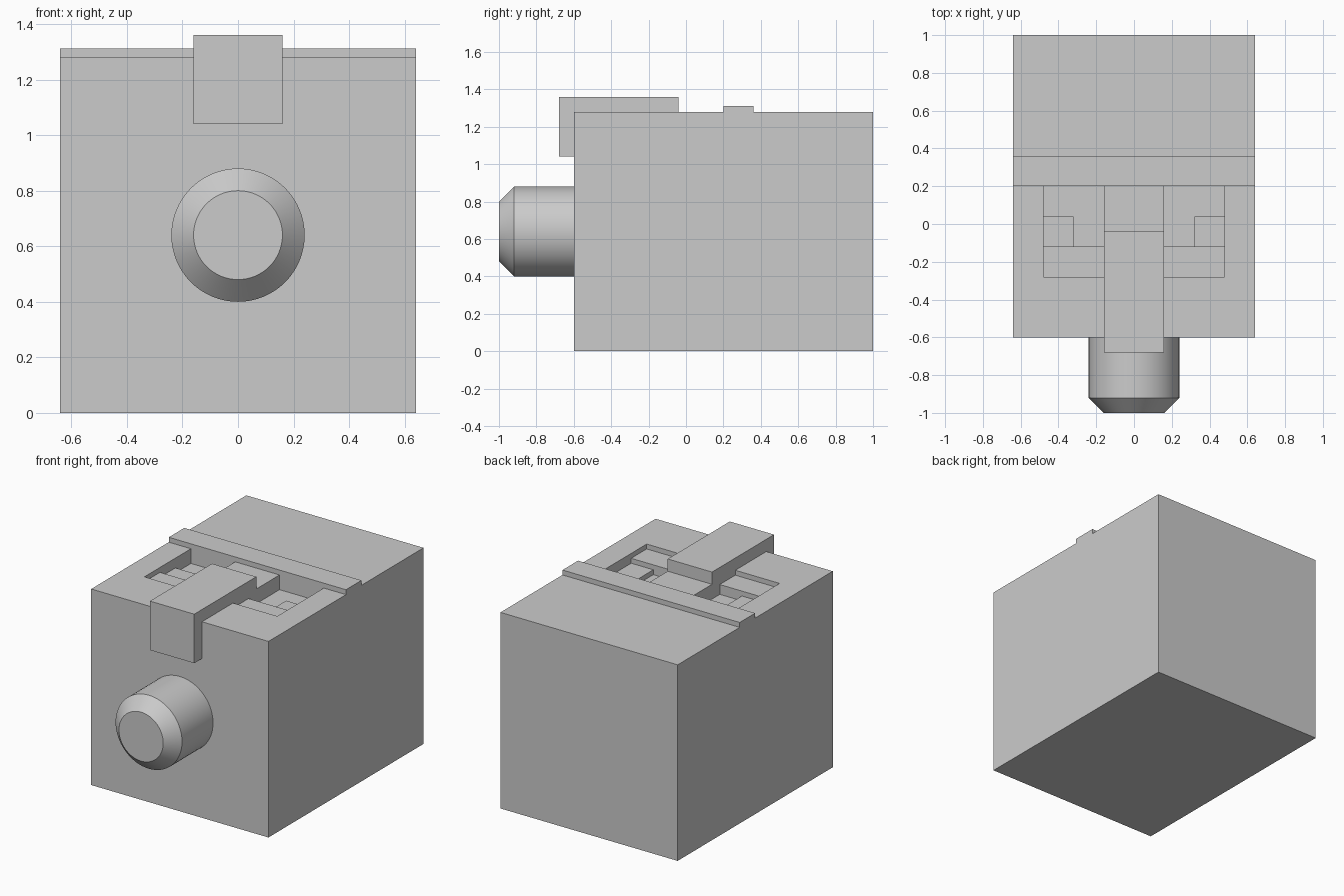
import bpy
import bmesh
import math

default = bpy.data.objects.get("Cube")
if default:
    bpy.data.objects.remove(default, do_unlink=True)

grey = bpy.data.materials.new("plain_grey")
grey.use_nodes = True
colour = (0.6, 0.6, 0.6, 1)
grey.diffuse_color = colour
grey.node_tree.nodes["Principled BSDF"].inputs["Base Color"].default_value = colour


def finish(name, bm):
    bmesh.ops.recalc_face_normals(bm, faces=bm.faces)
    mesh = bpy.data.meshes.new(name)
    bm.to_mesh(mesh)
    bm.free()
    mesh.materials.append(grey)
    obj = bpy.data.objects.new(name, mesh)
    bpy.context.collection.objects.link(obj)
    return obj


def box(name, x, y, z):
    """Box spanning the given (low, high) ranges."""
    bm = bmesh.new()
    bmesh.ops.create_cube(bm, size=1)
    for v in bm.verts:
        v.co = [r[0] if c < 0 else r[1] for c, r in zip(v.co, (x, y, z))]
    return finish(name, bm)


def extrude_profile(name, half_width, points):
    """Extrude a (y, z) outline symmetrically along x."""
    bm = bmesh.new()
    face = bm.faces.new([bm.verts.new((-half_width, y, z)) for y, z in points])
    new = bmesh.ops.extrude_face_region(bm, geom=[face])["geom"]
    moved = [v for v in new if isinstance(v, bmesh.types.BMVert)]
    bmesh.ops.translate(bm, verts=moved, vec=(2 * half_width, 0, 0))
    return finish(name, bm)


TOP = 1.28
STEP = 0.032
FLOOR = TOP - 3 * STEP

# Main block with two stepped pockets in the top
body = box("body", (-0.64, 0.64), (-0.6, 1), (0, TOP))
for side, label in ((1, "left"), (-1, "right")):
    def span(a, b):
        return tuple(sorted((side * a, side * b)))

    cutter = box(label + "_pocket_cutter", span(0.16, 0.48), (-0.28, 0.2), (FLOOR, 1.5))
    cutter.hide_render = True
    cutter.hide_set(True)
    cut = body.modifiers.new(label + "_pocket", "BOOLEAN")
    cut.operation = "DIFFERENCE"
    cut.solver = "EXACT"
    cut.object = cutter
    bpy.context.view_layer.objects.active = body
    bpy.ops.object.modifier_apply(modifier=cut.name)
    bpy.data.objects.remove(cutter, do_unlink=True)

    # Ledges inside the pocket
    box(label + "_front_ledge", span(0.16, 0.48), (-0.28, -0.12), (FLOOR, TOP - STEP))
    box(label + "_corner_ledge", span(0.32, 0.48), (-0.12, 0.04), (FLOOR, TOP - 2 * STEP))

# Raised strip across the top
box("top_ridge", (-0.64, 0.64), (0.2, 0.36), (TOP, TOP + STEP))

# Bent arm lying on top and hanging over the front
extrude_profile("arm", 0.16, [(-0.68, 1.04), (-0.6, 1.04), (-0.6, TOP),
                              (-0.04, TOP), (-0.04, 1.36), (-0.68, 1.36)])

# Round front knob with a bevelled tip
bm = bmesh.new()
rings = []
SIDES = 64
for radius, y in ((0.24, -0.6), (0.24, -0.92), (0.16, -1)):
    rings.append([bm.verts.new((radius * math.cos(a), y, 0.64 + radius * math.sin(a)))
                  for a in (math.tau * i / SIDES for i in range(SIDES))])
for low, high in zip(rings, rings[1:]):
    for i in range(SIDES):
        j = (i + 1) % SIDES
        bm.faces.new((low[i], low[j], high[j], high[i]))
bm.faces.new(rings[0])
bm.faces.new(rings[-1])
knob = finish("front_knob", bm)
bpy.ops.object.select_all(action="DESELECT")
knob.select_set(True)
bpy.context.view_layer.objects.active = knob
bpy.ops.object.shade_smooth_by_angle(angle=math.radians(30))
